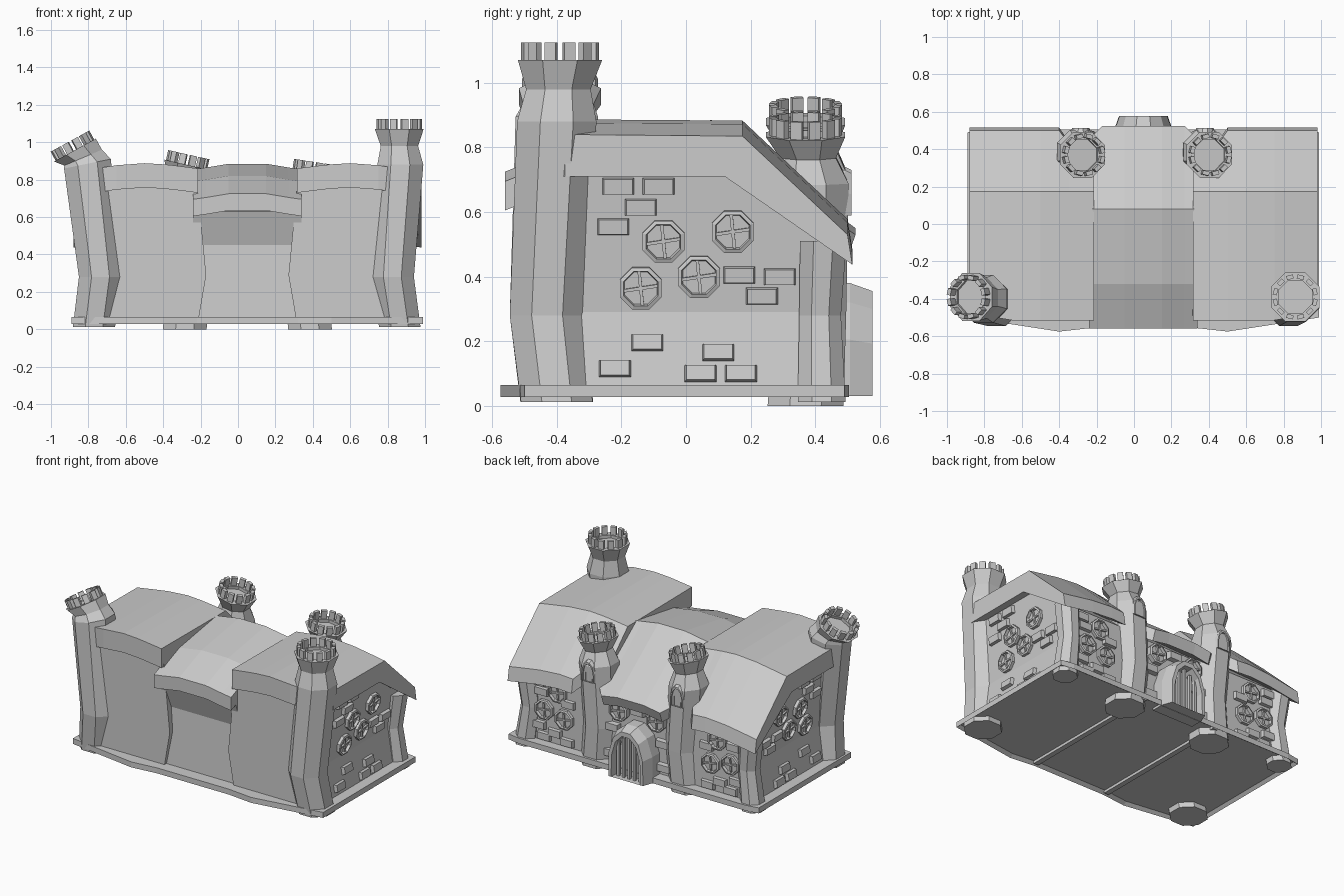
import bpy, bmesh, math
from mathutils import Vector, Matrix

cube = bpy.data.objects.get("Cube")
if cube:
    bpy.data.objects.remove(cube)

CX = 0.05          # middle of the building
PINCH_Z = 0.29     # height of the waist in the walls
GREY = (0.604, 0.604, 0.604, 1)

STONE = bpy.data.materials.new("stone grey")
STONE.use_nodes = True
STONE.diffuse_color = GREY
STONE.node_tree.nodes["Principled BSDF"].inputs["Base Color"].default_value = GREY


def finish(name, bm):
    bmesh.ops.recalc_face_normals(bm, faces=bm.faces)
    me = bpy.data.meshes.new(name)
    bm.to_mesh(me)
    bm.free()
    me.materials.append(STONE)
    bpy.context.collection.objects.link(bpy.data.objects.new(name, me))


def loft(bm, rings):
    """Skin a row of equal closed rings and cap both ends; returns the first cap."""
    rows = [[bm.verts.new(p) for p in r] for r in rings]
    n = len(rows[0])
    for a, b in zip(rows, rows[1:]):
        for i in range(n):
            j = (i + 1) % n
            bm.faces.new((a[i], a[j], b[j], b[i]))
    bm.faces.new(rows[-1])
    return bm.faces.new(rows[0])


def box(bm, centre, size, matrix=Matrix(), top=1.0):
    """Box whose local top face may be narrowed."""
    for v in bmesh.ops.create_cube(bm, size=1)["verts"]:
        k = top if v.co.z > 0 else 1
        v.co = matrix @ (Vector(centre) + Vector((v.co.x * size[0] * k, v.co.y * size[1] * k, v.co.z * size[2])))


def lean(z):
    """Shift of the wing walls toward the middle at height z."""
    return 0.05 * (z / PINCH_Z if z < PINCH_Z else max(0, (0.8 - z) / 0.51))


# Wing and middle walls
def wall(name, x0, x1, profile, side):
    bm = bmesh.new()
    loft(bm, [[(x, y, z) for y, z in profile] for x in (x0, x1)])
    bmesh.ops.bisect_plane(bm, geom=bm.verts[:] + bm.edges[:] + bm.faces[:],
                           plane_co=(0, 0, PINCH_Z), plane_no=(0, 0, 1))
    for v in bm.verts:
        v.co.x -= side * lean(v.co.z)
    finish(name, bm)


wing_wall = [(-.49, .05), (-.49, .77), (.15, .77), (.44, .51), (.44, .05)]
mid_wall = [(-.47, .05), (-.45, .45), (-.51, .63), (-.32, .73), (.08, .78), (.43, .5), (.43, .05)]
wing_roof = [(-.515, .84), (.175, .835), (.5, .53), (.515, .437), (.12, .71), (-.515, .71)]
mid_roof = [(.525, .52), (.08, .855), (-.32, .79), (-.56, .695),
            (-.56, .605), (-.32, .7), (.08, .75), (.5, .45)]


# Sagging roofs, skinned across x; stations hold x, rise, front cut and eave cut
def roof(name, profile, stations, side=1):
    bm = bmesh.new()
    rings = []
    for dx, dz, front, back in stations:
        rings.append([])
        for y, z in profile:
            f = front if y < -.5 else 0
            b = back if y > .49 else 0
            rings[-1].append((CX + side * dx, y + f - b, z + dz + .8 * b))
    loft(bm, rings)
    finish(name, bm)


SIDES = (("left", 1), ("right", -1))
for tag, s in SIDES:
    wall(tag + "_wing_wall", CX + s * .27, CX + s * .88, wing_wall, s)
    roof(tag + "_wing_roof", wing_roof,
         [(.265, .02, 0, .07), (.4, .037, 0, .07), (.45, .042, 0, 0), (.55, .048, 0, 0),
          (.7, .037, 0, 0), (.82, .018, .02, 0), (.93, 0, .14, 0)], s)
wall("middle_wall", CX - .29, CX + .29, mid_wall, 0)
roof("middle_roof", mid_roof, [(-.29, 0, 0, .07), (-.22, .01, 0, 0), (-.1, .03, 0, 0),
                               (.1, .03, 0, 0), (.22, .01, 0, 0), (.29, 0, 0, .07)])

# Base slab, hollow underneath, with cross beams
half = [(.27, -.555), (.45, -.575), (.94, -.5), (.94, .49), (.85, .505)]
outline = [(CX + x, y) for x, y in half] + [(CX - x, y) for x, y in reversed(half)]
bm = bmesh.new()
under = loft(bm, [[(x, y, z) for x, y in outline] for z in (.028, .065)])
bmesh.ops.recalc_face_normals(bm, faces=bm.faces)
bmesh.ops.inset_region(bm, faces=[under], thickness=.025, depth=-.018)
for s in (-1, 1):
    box(bm, (CX + s * .28, -.02, .04), (.035, 1.03, .024))
finish("base_slab", bm)


# Towers: rings of x, y, z, radius, tilt; the last ring is the crown rim
def ring(x, y, z, r, tilt=0):
    m = Matrix.Translation((x, y, z)) @ Matrix.Rotation(tilt, 4, 'Y')
    return [m @ Vector((r * math.cos(a), r * math.sin(a), 0))
            for a in (math.pi / 8 + i * math.pi / 4 for i in range(8))]


def tower(name, rings, crown=True):
    bm = bmesh.new()
    pts = [ring(*r) for r in rings]
    if crown:
        x, y, z, r, tilt = rings[-1]
        m = Matrix.Translation((x, y, z)) @ Matrix.Rotation(tilt, 4, 'Y')
        down = m.to_3x3() @ Vector((0, 0, -.02))
        pts.append(ring(x, y, z, r - .045, tilt))
        pts.append([p + down for p in pts[-1]])
        for i in range(12):
            turn = Matrix.Rotation((i + .5) * math.tau / 12, 4, 'Z')
            box(bm, (r - .032, 0, .022), (.022, .036, .066), m @ turn)
    loft(bm, pts)
    finish(name, bm)


tower("front_left_tower", [(.865, -.4, .012, .12), (.825, -.43, .28, .125), (.868, -.4, .88, .133),
                           (.863, -.395, .98, .108, 0), (.862, -.39, 1.07, .141, 0)])
tower("front_right_tower", [(-.77, -.4, .012, .122), (-.735, -.43, .28, .125), (-.805, -.4, .885, .138, -.2),
                            (-.828, -.395, .918, .118, -.4), (-.872, -.39, .958, .138, -.5)])
tower("back_left_tower", [(.385, .37, 0, .127), (.36, .385, .28, .12), (.383, .385, .69, .128, .05),
                          (.395, .378, .77, .093, .1), (.403, .37, .84, .133, .15)])
tower("back_right_tower", [(-.285, .37, 0, .127), (-.26, .385, .28, .12), (-.293, .385, .71, .128, .08),
                           (-.285, .378, .8, .093, .15), (-.275, .37, .88, .133, .22)])
for tag, s in SIDES:
    tower(tag + "_corner_post", [(CX + s * .85, .42, .012, .08), (CX + s * .815, .415, .28, .07),
                                 (CX + s * .84, .425, .51, .078)], crown=False)


# Arched openings with bars
def arch(name, x, y, z, w, h, depth, bars):
    shape = [(-.5, 0), (-.49, .5), (-.36, .83), (-.13, 1), (.13, 1), (.36, .83), (.49, .5), (.5, 0)]
    steps = [(-1, 1, 1), (.1, 1, 1), (1, .84, .93), (1, .7, .84), (0, .68, .83)]
    bm = bmesh.new()
    loft(bm, [[(x + u * w * kx, y + depth * d, z + v * h * kz) for u, v in shape] for d, kx, kz in steps])
    for i in range(bars):
        u = (i + .5) / bars - .5
        tall = h * (.84 - abs(u) * .4)
        box(bm, (x + u * w * .66, y + depth * .45, z + tall / 2), (w * .05, w * .06, tall))
    finish(name, bm)


arch("door_arch", CX, .5, .03, .31, .35, .077, 5)
arch("left_tower_window", .38, .49, .59, .11, .14, .022, 3)
arch("right_tower_window", -.285, .49, .6, .11, .14, .022, 3)


# Local frame on a wall: x along the wall, y up, z outward
def frame(s, u, z, gable):
    slope = .17 if z < PINCH_Z else -.1
    if gable:
        pos, n = Vector((CX + s * (.88 - lean(z)), u, z)), Vector((s, 0, slope))
    else:
        pos, n = Vector((u, .44, z)), Vector((0, 1, 0))
    n.normalize()
    ax = Vector((0, 0, 1)).cross(n).normalized()
    m = Matrix((ax, n.cross(ax), n)).transposed().to_4x4()
    return Matrix.Translation(pos) @ m


def window(name, m):
    bm = bmesh.new()
    steps = [(.07, -.02), (.07, .02), (.058, .024), (.054, .006)]
    loft(bm, [[m @ p for p in ring(0, 0, h, r)] for r, h in steps])
    box(bm, (0, 0, .01), (.108, .01, .014), m @ Matrix.Rotation(.15, 4, 'Z'))
    box(bm, (0, 0, .01), (.01, .108, .014), m @ Matrix.Rotation(.1, 4, 'Z'))
    finish(name, bm)


def bricks(name, frames):
    bm = bmesh.new()
    for m in frames:
        box(bm, (0, 0, .004), (.105, .055, .036), m, .84)
    finish(name, bm)


# Gable windows and bricks
gable_windows = [(-.07, .51), (.145, .54), (.04, .4), (-.14, .365)]
gable_bricks = [(-.21, .68), (-.085, .68), (-.14, .615), (-.225, .555), (.165, .405), (.29, .4),
                (.235, .34), (-.12, .195), (-.22, .115), (.1, .165), (.045, .1), (.17, .1)]
# Back wall details of a wing, as distance from the middle and height
back_windows = [(.6, .42), (.7, .28), (.55, .25)]
back_bricks = [(.74, .46), (.72, .4), (.52, .36), (.74, .17), (.62, .14), (.53, .1), (.7, .1)]
for tag, s in SIDES:
    for i, (u, z) in enumerate(gable_windows):
        window(f"{tag}_gable_window_{i + 1}", frame(s, u, z, True))
    bricks(tag + "_gable_bricks", [frame(s, u, z, True) for u, z in gable_bricks])
    for i, (u, z) in enumerate(back_windows):
        window(f"{tag}_back_window_{i + 1}", frame(1, CX + s * u, z, False))
    bricks(tag + "_back_bricks", [frame(1, CX + s * u, z, False) for u, z in back_bricks])
    window(tag + "_middle_window", frame(1, CX + s * .14, .42, False))
bricks("middle_bricks", [frame(1, CX + u, z, False) for u, z in ((0, .45), (.19, .3), (-.19, .28), (.2, .12), (-.2, .12))])
